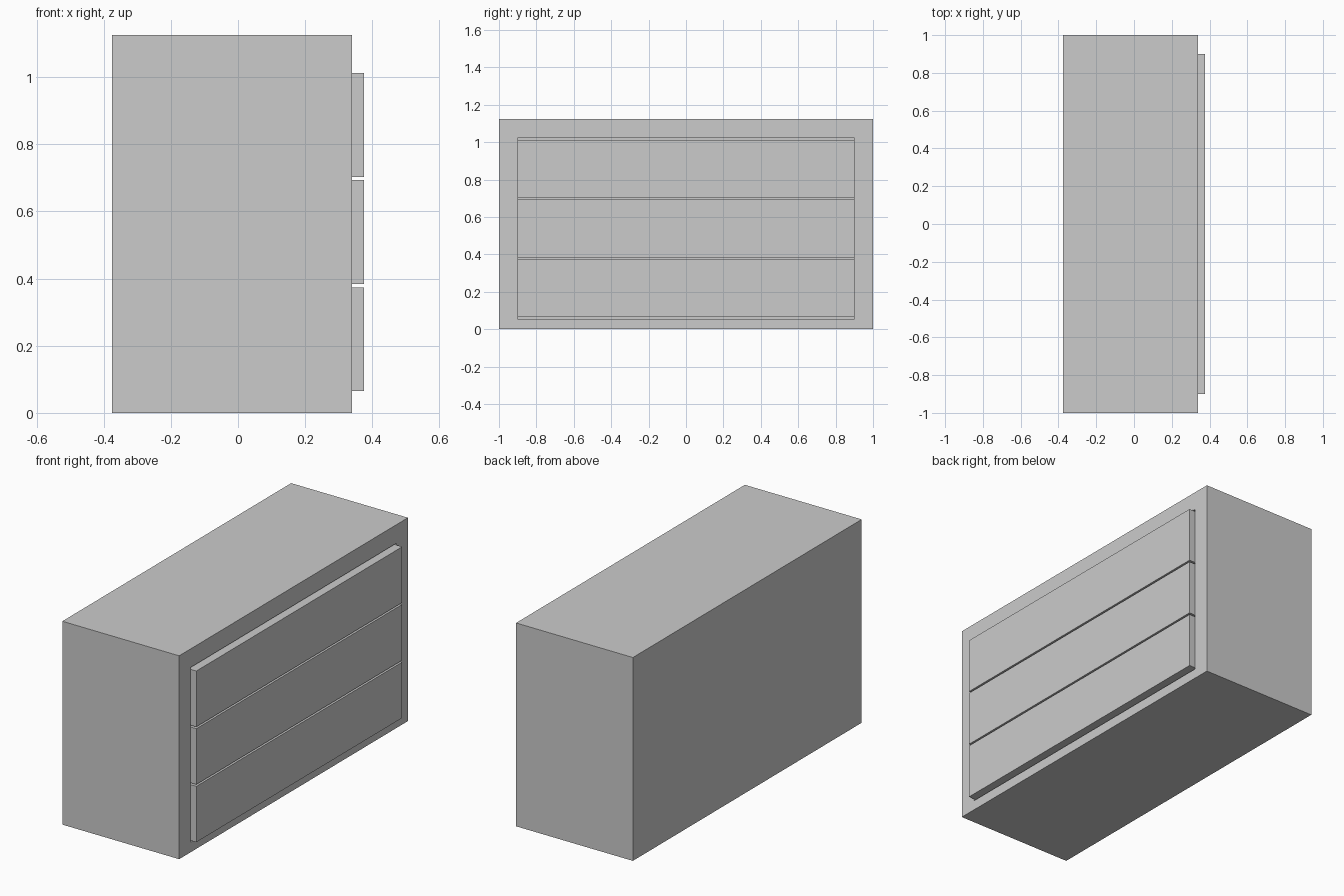
import bpy, bmesh

if "Cube" in bpy.data.objects:
    bpy.data.objects.remove(bpy.data.objects["Cube"])

BACK, FRONT, FACE = -0.375, 0.34, 0.375      # x of back, cabinet front, drawer faces
HALF_W, HEIGHT = 1.0, 1.125
OPEN_W, OPEN_Z0, OPEN_Z1 = 0.902, 0.055, 1.022
GAP, DRAWERS = 0.01, 3


def finish(name, bm):
    bmesh.ops.recalc_face_normals(bm, faces=bm.faces[:])
    mesh = bpy.data.meshes.new(name)
    bm.to_mesh(mesh)
    bm.free()
    obj = bpy.data.objects.new(name, mesh)
    bpy.context.collection.objects.link(obj)
    return obj


def ring_shell(name, axis, rings):
    """Skin rectangles (level, u0, u1, v0, v1) along an axis, capped at both ends."""
    bm = bmesh.new()
    loops = []
    for level, u0, u1, v0, v1 in rings:
        corners = [(u0, v0), (u1, v0), (u1, v1), (u0, v1)]
        loops.append([bm.verts.new((level, u, v) if axis == "x" else (u, v, level))
                      for u, v in corners])
    for a, b in zip(loops, loops[1:]):
        for i in range(4):
            j = (i + 1) % 4
            bm.faces.new((a[i], a[j], b[j], b[i]))
    bm.faces.new(loops[0])
    bm.faces.new(loops[-1])
    return finish(name, bm)


# Cabinet: closed case with one deep opening towards +x
outer = (-HALF_W, HALF_W, 0, HEIGHT)
opening = (-OPEN_W, OPEN_W, OPEN_Z0, OPEN_Z1)
ring_shell("cabinet_case", "x", [
    (BACK, *outer), (FRONT, *outer), (FRONT, *opening), (BACK + 0.05, *opening)])

# Drawers: open-topped trays whose fronts stand proud of the case
pitch = (OPEN_Z1 - OPEN_Z0 - GAP) / DRAWERS
wall = 0.06
for n in range(DRAWERS):
    z0 = OPEN_Z0 + GAP + n * pitch
    z1 = z0 + pitch - GAP
    x0, w = BACK + 0.07, 0.9
    inner = (x0 + wall, FACE - wall, -w + wall, w - wall)
    ring_shell(f"drawer_{n + 1}", "z", [
        (z0, x0, FACE, -w, w), (z1, x0, FACE, -w, w),
        (z1, *inner), (z0 + 0.03, *inner)])
